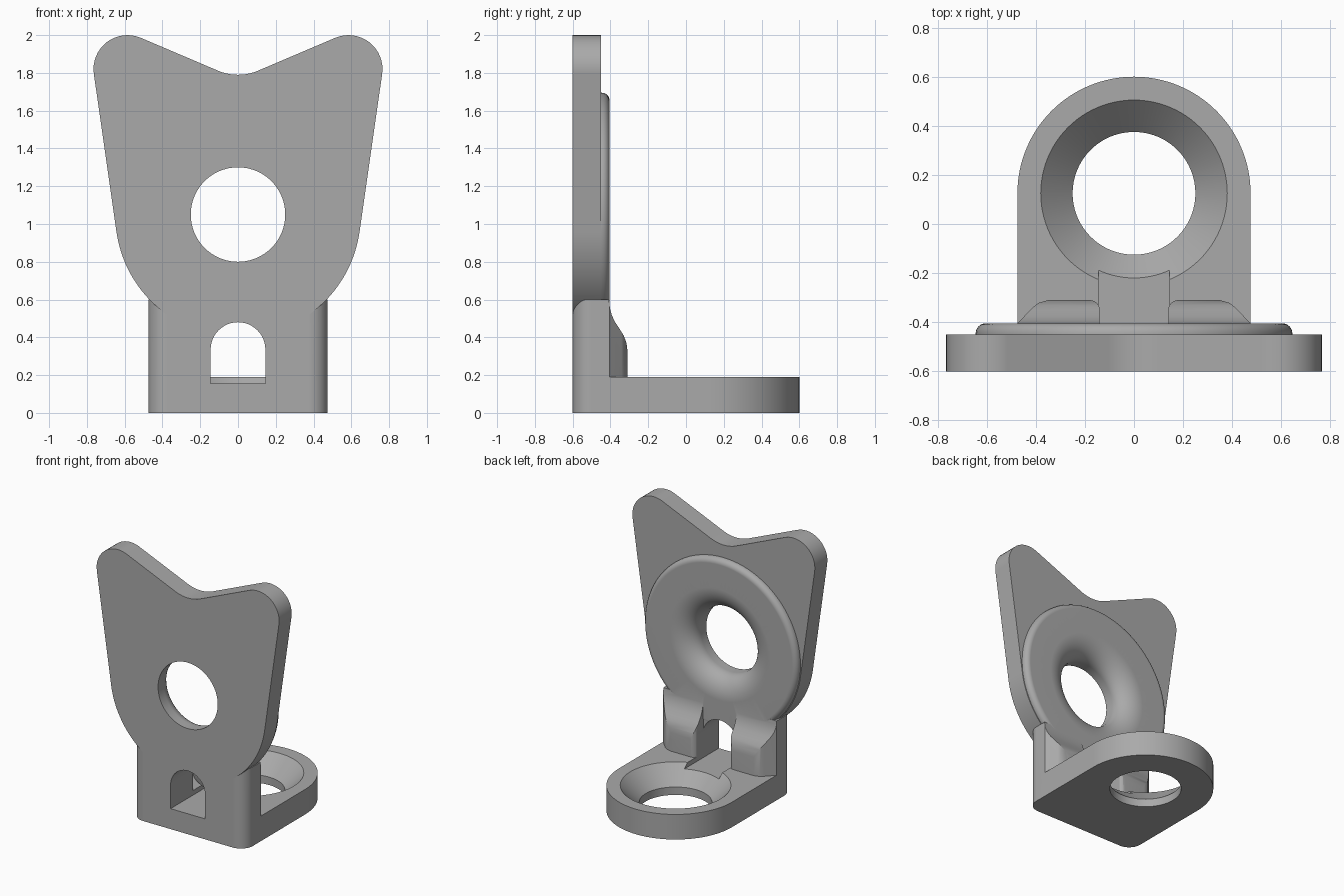
import bpy, bmesh
from math import cos, sin, pi, radians
from mathutils import Vector

cube = bpy.data.objects.get("Cube")
if cube:
    bpy.data.objects.remove(cube, do_unlink=True)

grey = bpy.data.materials.new("plain grey")
grey.use_nodes = True
COLOUR = (0.4, 0.4, 0.4, 1)
grey.diffuse_color = COLOUR
grey.node_tree.nodes["Principled BSDF"].inputs["Base Color"].default_value = COLOUR


def finish(name, bm):
    bmesh.ops.recalc_face_normals(bm, faces=bm.faces[:])
    mesh = bpy.data.meshes.new(name)
    bm.to_mesh(mesh)
    bm.free()
    mesh.materials.append(grey)
    obj = bpy.data.objects.new(name, mesh)
    bpy.context.collection.objects.link(obj)
    return obj


def prism(name, pts, axis, lo, hi):
    """Extrude a 2D outline along an axis."""
    place = {"x": lambda a, b: (lo, a, b), "y": lambda a, b: (a, lo, b),
             "z": lambda a, b: (a, b, lo)}[axis]
    direction = Vector([float(axis == c) for c in "xyz"]) * (hi - lo)
    bm = bmesh.new()
    face = bm.faces.new([bm.verts.new(place(*p)) for p in pts])
    out = bmesh.ops.extrude_face_region(bm, geom=[face])
    verts = [v for v in out["geom"] if isinstance(v, bmesh.types.BMVert)]
    bmesh.ops.translate(bm, verts=verts, vec=direction)
    return finish(name, bm)


def lathe(name, profile, axis, centre, steps=96):
    """Revolve (radius, height) points about the y or z axis."""
    bm = bmesh.new()
    verts = [bm.verts.new((r, h, 0) if axis == "y" else (r, 0, h)) for r, h in profile]
    edges = [bm.edges.new(pair) for pair in zip(verts, verts[1:])]
    bmesh.ops.spin(bm, geom=verts + edges, cent=(0, 0, 0), angle=2 * pi, steps=steps,
                   axis=(0, 1, 0) if axis == "y" else (0, 0, 1))
    bmesh.ops.remove_doubles(bm, verts=bm.verts[:], dist=1e-5)
    bmesh.ops.translate(bm, verts=bm.verts[:], vec=centre)
    return finish(name, bm)


def arc(cx, cy, r, start, end, n=16, ry=None):
    angles = [radians(start + (end - start) * i / n) for i in range(n + 1)]
    return [(cx + r * cos(a), cy + (ry or r) * sin(a)) for a in angles]


def mirrored(half):
    """Complete an outline whose right half runs between two points on the centre line."""
    return half + [(-x, y) for x, y in reversed(half) if abs(x) > 1e-4]


def combine(target, other, operation):
    mod = target.modifiers.new(operation, "BOOLEAN")
    mod.operation, mod.solver, mod.object = operation, "EXACT", other
    bpy.context.view_layer.objects.active = target
    bpy.ops.object.modifier_apply(modifier=mod.name)
    bpy.data.objects.remove(other, do_unlink=True)


FRONT, FACE, HALF = -0.6, -0.405, 0.475
HOLE_Z, RING_Y = 1.05, 0.125

# Upright plate with two rounded horns
half = (arc(0, HOLE_Z, 0.65, -90, -8.1, 32) + arc(0.585, 1.82, 0.18, -8.1, 113)
        + arc(0, 2.06, 0.27, -67, -90, 8))
bracket = prism("bracket", mirrored(half), "y", FRONT, -0.45)

# Raised round pad on the back of the plate
pad = [(0, -0.5), (0.645, -0.5)] + arc(0.605, FACE - 0.04, 0.04, 0, 90, 6) + [(0, FACE)]
combine(bracket, lathe("pad", pad, "y", (0, 0, HOLE_Z)), "UNION")

# Foot with a round end, and the neck that joins it to the plate
corner = [(0, FRONT)] + arc(HALF - 0.1, FRONT + 0.1, 0.1, -90, 0, 10)
foot = mirrored(corner + arc(0, RING_Y, HALF, 0, 90, 32))
combine(bracket, prism("foot", foot, "z", 0, 0.19), "UNION")
neck = mirrored(corner + [(HALF, FACE - 0.002), (0, FACE - 0.002)])
combine(bracket, prism("neck", neck, "z", 0, 0.6), "UNION")

# Pair of gussets with a curved top and rounded sides
slope = [(-0.5, 0.1), (-0.31, 0.1), (-0.31, 0.33), (-0.315, 0.37), (-0.33, 0.41),
         (-0.352, 0.445), (-0.375, 0.48), (-0.392, 0.515), (-0.402, 0.55),
         (-0.407, 0.59), (-0.5, 0.59)]
plan = ([(0.14, -0.5), (HALF, -0.5), (HALF, FACE), (0.415, -0.342), (0.39, -0.322),
         (0.35, -0.31)] + arc(0.18, -0.35, 0.04, 90, 180, 6))
for side, name in ((1, "left_gusset"), (-1, "right_gusset")):
    gusset = prism(name, slope, "x", -0.6, 0.6)
    cutter = prism("gusset_plan", [(side * x, y) for x, y in plan], "z", 0, 1)
    combine(gusset, cutter, "INTERSECT")
    combine(bracket, gusset, "UNION")

# Flared hole in the plate
flare = ([(0, -0.8), (0.25, -0.8)] + arc(0.42, -0.535, 0.17, 180, 90, 12, ry=0.13)
         + [(0.42, -0.3), (0, -0.3)])
combine(bracket, lathe("flared_hole", flare, "y", (0, 0, HOLE_Z)), "DIFFERENCE")

# Countersunk hole in the foot
sink = [(0, -0.1), (0.25, -0.1), (0.25, 0.06), (0.39, 0.2), (0, 0.2)]
combine(bracket, lathe("countersink", sink, "z", (0, RING_Y, 0)), "DIFFERENCE")

# Arched slot through the neck
slot = [(-0.145, 0.155), (0.145, 0.155)] + arc(0, 0.335, 0.145, 0, 180, 24)
combine(bracket, prism("slot", slot, "y", -0.8, -0.15), "DIFFERENCE")

# Smooth shading with crisp edges
bpy.ops.object.select_all(action="DESELECT")
bracket.select_set(True)
bpy.context.view_layer.objects.active = bracket
bpy.ops.object.shade_smooth_by_angle(angle=radians(30))
weighted = bracket.modifiers.new("weighted normals", "WEIGHTED_NORMAL")
weighted.keep_sharp = True
